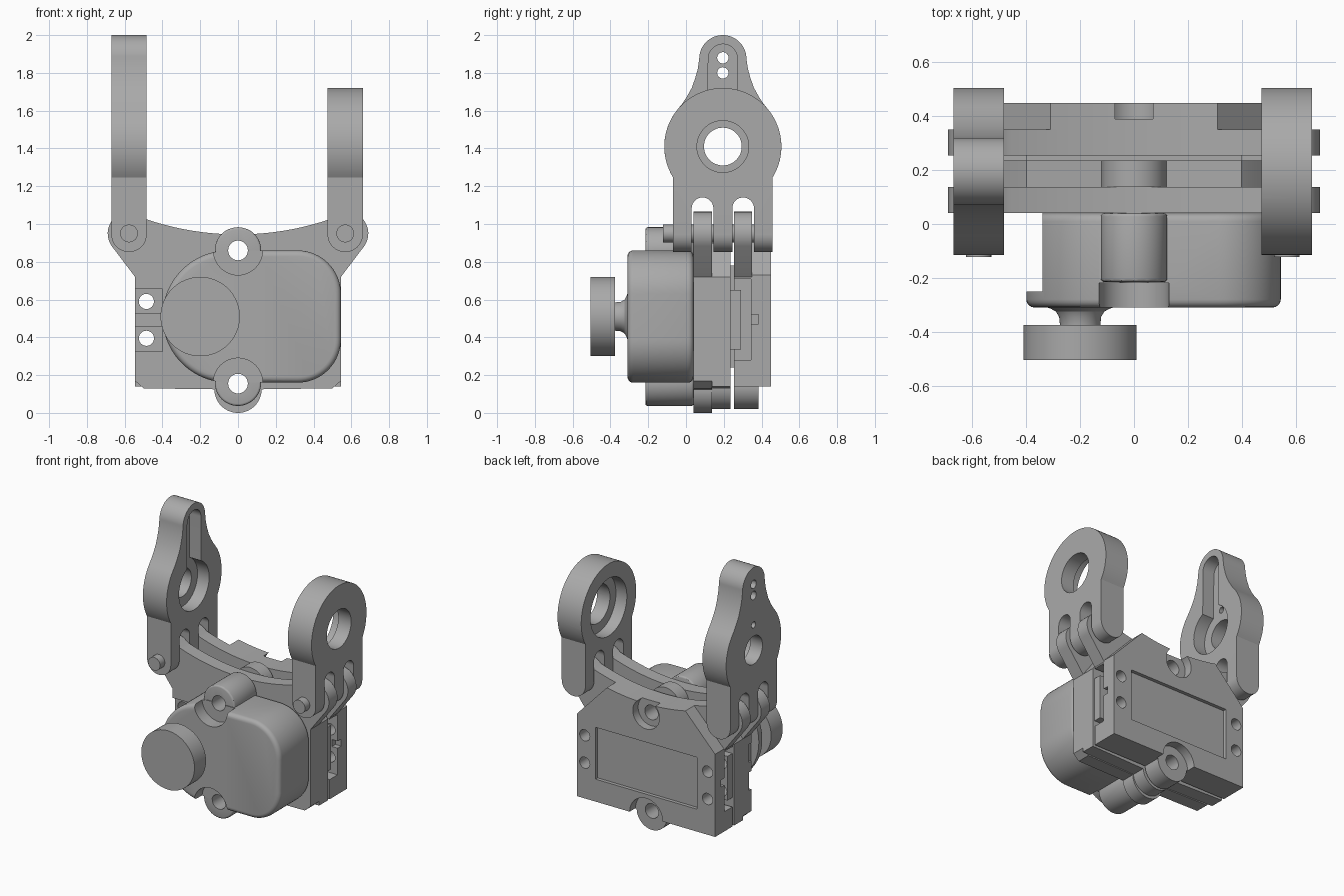
import bpy, bmesh
from math import sin, cos, radians, pi
from mathutils import Vector

old = bpy.data.objects.get("Cube")
if old:
    bpy.data.objects.remove(old, do_unlink=True)

grey = bpy.data.materials.new("plain_grey")
grey.use_nodes = True
grey.diffuse_color = (0.4, 0.4, 0.4, 1)
grey.node_tree.nodes["Principled BSDF"].inputs["Base Color"].default_value = (0.4, 0.4, 0.4, 1)


def arc(cx, cz, r, a0, a1, n=16):
    angles = [radians(a0 + (a1 - a0) * i / n) for i in range(n + 1)]
    return [(cx + r * cos(a), cz + r * sin(a)) for a in angles]


def mirrored(half, c=0):
    """Close a right-hand half outline by reflecting it about u = c."""
    left = [(2 * c - u, v) for u, v in reversed(half)]
    pts = []
    for p in half + left:
        if not pts or (Vector(p) - Vector(pts[-1])).length > 1e-4:
            pts.append(p)
    if (Vector(pts[0]) - Vector(pts[-1])).length < 1e-4:
        pts.pop()
    return pts


def make(name, bm):
    bmesh.ops.remove_doubles(bm, verts=bm.verts, dist=1e-5)
    bmesh.ops.recalc_face_normals(bm, faces=bm.faces)
    me = bpy.data.meshes.new(name)
    bm.to_mesh(me)
    bm.free()
    me.materials.append(grey)
    ob = bpy.data.objects.new(name, me)
    bpy.context.collection.objects.link(ob)
    return ob


def prism(name, pts, a, b, axis="y"):
    """Extrude an outline in (x, z) along y, or in (y, z) along x."""
    place = (lambda u, v, w: (u, w, v)) if axis == "y" else (lambda u, v, w: (w, u, v))
    bm = bmesh.new()
    f = bm.faces.new([bm.verts.new(place(u, v, a)) for u, v in pts])
    ext = bmesh.ops.extrude_face_region(bm, geom=[f])["geom"]
    shift = Vector(place(0, 0, b - a))
    bmesh.ops.translate(bm, vec=shift, verts=[v for v in ext if isinstance(v, bmesh.types.BMVert)])
    if not f.is_valid or len(bm.faces) < len(pts) + 2:
        bm.faces.new([v for v in bm.verts][:len(pts)])
    return make(name, bm)


def disc(name, u, v, r, a, b, axis="y", n=48):
    return prism(name, arc(u, v, r, 0, 360 - 360 / n, n - 1), a, b, axis)


def box(name, x0, x1, y0, y1, z0, z1):
    return prism(name, [(x0, z0), (x1, z0), (x1, z1), (x0, z1)], y0, y1)


def apply(ob, kind, **settings):
    bpy.context.view_layer.objects.active = ob
    m = ob.modifiers.new("edit", kind)
    for k, v in settings.items():
        setattr(m, k, v)
    bpy.ops.object.modifier_apply(modifier=m.name)


def cut(ob, *tools, op="DIFFERENCE"):
    for t in tools:
        t.hide_render = True
        apply(ob, "BOOLEAN", operation=op, object=t, solver="EXACT")
        bpy.data.objects.remove(t, do_unlink=True)


def screw_holes(ob):
    cut(ob, *[disc("cutter", 0, z, 0.052, -1, 1) for z in (0.86, 0.155)])


def mount_holes(ob, sides):
    cut(ob, *[disc("cutter", s * 0.485, z, 0.04, -1, 1) for s in sides for z in (0.59, 0.395)])


# Shared plate outline pieces
lobe = arc(0, 0.125, 0.125, -90, 0)
ear = [(0.5, 0.13), (0.545, 0.17), (0.545, 0.72)] + arc(0.575, 0.95, 0.115, -36, 118)
dip = arc(0, 2.455, 1.51, -71, -90)

# Front eared plate with recessed mounting pads
front_plate = prism("front_plate", mirrored(lobe + ear + dip), 0.04, 0.137)
cut(front_plate, *[box("cutter", -0.6, -0.4, 0, 0.07, z, z + 0.13) for z in (0.325, 0.525)])
screw_holes(front_plate)
mount_holes(front_plate, [-1])

# Middle plate with rounded bosses
middle = arc(0, 0.14, 0.12, -90, -5) + [(0.545, 0.14), (0.545, 0.72), (0.45, 0.85)]
middle += [(0.4, 0.9), (0.12, 0.87)] + arc(0, 0.86, 0.12, 20, 90)
mid_plate = prism("middle_plate", mirrored(middle), 0.137, 0.235)
screw_holes(mid_plate)
mount_holes(mid_plate, [-1])

core = box("core_block", -0.4, 0.4, 0.225, 0.27, 0.24, 0.78)

# Rear eared plate, notched at the sides
rear_plate = prism("rear_plate", mirrored([(0.545, 0.14), (0.545, 0.72)] + ear[3:] + dip), 0.255, 0.35)
for s in (-1, 1):
    xs = sorted((s * 0.42, s * 0.8))
    cut(rear_plate, box("cutter", *xs, 0.2, 0.4, 0.28, 0.71))
screw_holes(rear_plate)
rear_lobe = disc("rear_lobe", 0, 0.14, 0.12, 0.255, 0.385)
screw_holes(rear_lobe)

# Side connectors sitting in the notches
for side, s in (("left", 1), ("right", -1)):
    xs = sorted((s * 0.38, s * 0.53))
    plug = box(side + "_connector", *xs, 0.23, 0.29, 0.335, 0.65)
    mount_holes(plug, [-1])

# Back cover with label recess and screw pockets
cover = prism("back_cover", mirrored([(0.545, 0.14), (0.545, 0.73), (0.31, 0.977)]
                                     + arc(0, 2.455, 1.51, -78.5, -90)), 0.345, 0.45)
cut(cover, box("cutter", -0.4, 0.4, 0.425, 0.6, 0.3, 0.67),
    disc("cutter", 0, 0.87, 0.105, 0.39, 0.6),
    disc("cutter", 0, 0.14, 0.13, 0.385, 0.6),
    box("cutter", 0.5, 0.6, 0.3, 0.385, 0.47, 0.52),
    box("cutter", -0.6, -0.5, 0.3, 0.385, 0.47, 0.52))
screw_holes(cover)
mount_holes(cover, [-1, 1])

# Gearbox housing: round on one end, rounded corners on the other
outline = arc(-0.05, 0.51, 0.35, 90, 270, 40) + arc(0.315, 0.39, 0.23, -90, 0) + arc(0.315, 0.63, 0.23, 0, 90)
housing = prism("gearbox_housing", outline, -0.31, 0.04)
apply(housing, "BEVEL", width=0.03, segments=4, limit_method="ANGLE", angle_limit=radians(40))
cut(housing, box("cutter", -0.6, -0.34, -0.25, 0.1, 0, 1),
    *[disc("cutter", 0, z, 0.13, -0.5, -0.22) for z in (0.86, 0.16)])
screw_holes(housing)
for name, z in (("upper_boss", 0.86), ("lower_boss", 0.16)):
    boss = disc(name, 0, z, 0.123, -0.215, 0.04)
    apply(boss, "BEVEL", width=0.012, segments=3, limit_method="ANGLE", angle_limit=radians(40))
    screw_holes(boss)

# Output shaft and wheel, turned from one profile
profile = [(0, -0.505), (0.21, -0.505), (0.21, -0.375), (0.075, -0.375), (0.078, -0.345),
           (0.09, -0.325), (0.11, -0.314), (0.13, -0.308), (0, -0.308)]
bm = bmesh.new()
vs = [bm.verts.new((-0.2 + r, y, 0.51)) for r, y in profile]
es = [bm.edges.new(p) for p in zip(vs, vs[1:])]
bmesh.ops.spin(bm, geom=vs + es, cent=(-0.2, 0, 0.51), axis=(0, 1, 0), angle=2 * pi, steps=64)
make("output_wheel", bm)

# Hinged arms with three fingers each
C = 0.195
eye = (C, 1.41)
short_half = [(C + 0.2625, 0.8)] + arc(*eye, 0.31, -32, 90, 32)
tall_half = [(C + 0.2625, 0.8)] + arc(*eye, 0.31, -32, 40, 24)
tall_half += [(C + w, z) for w, z in ((0.215, 1.637), (0.19, 1.675), (0.165, 1.72), (0.147, 1.77), (0.133, 1.82))]
tall_half += arc(C, 1.875, 0.125, 0, 90)


def arm(name, half, xc):
    ob = prism(name, mirrored(half, C), xc - 0.0935, xc + 0.0935, "x")
    shell = [(xc + 0.0935, 2.2), (xc - 0.0935, 2.2)] + arc(xc, 0.945, 0.0935, 180, 360, 24)
    cut(ob, prism("cutter", shell, -0.5, 1), op="INTERSECT")
    for y in (0.0875, 0.3025):
        slot = [(y - 0.0575, 0.5), (y + 0.0575, 0.5)] + arc(y, 1.083, 0.0575, 0, 180)
        cut(ob, prism("cutter", slot, xc - 0.3, xc + 0.3, "x"))
    return ob


left_arm = arm("left_arm", short_half, 0.5675)
cut(left_arm, disc("cutter", *eye, 0.137, 0.3, 0.8, "x"),
    disc("cutter", *eye, 0.205, 0.3, 0.56, "x"))

right_arm = arm("right_arm", tall_half, -0.577)
keyhole = mirrored(arc(*eye, 0.17, -90, 62, 32) + arc(C, 1.875, 0.077, 0, 90), C)
cut(right_arm, prism("cutter", keyhole, -0.575, -0.3, "x"),
    disc("cutter", *eye, 0.1, -0.8, -0.3, "x"),
    *[disc("cutter", C, z, r, -0.8, -0.3, "x", 24) for z, r in ((1.88, 0.03), (1.8, 0.03), (1.59, 0.022))])

# Hinge pins
for name, x in (("left_pin", 0.5675), ("right_pin", -0.577)):
    disc(name, x, 0.95, 0.047, -0.122, 0.45)

for ob in bpy.context.collection.objects:
    ob.select_set(ob.type == "MESH" and grey.name in ob.data.materials)
bpy.ops.object.shade_smooth_by_angle(angle=radians(30))
